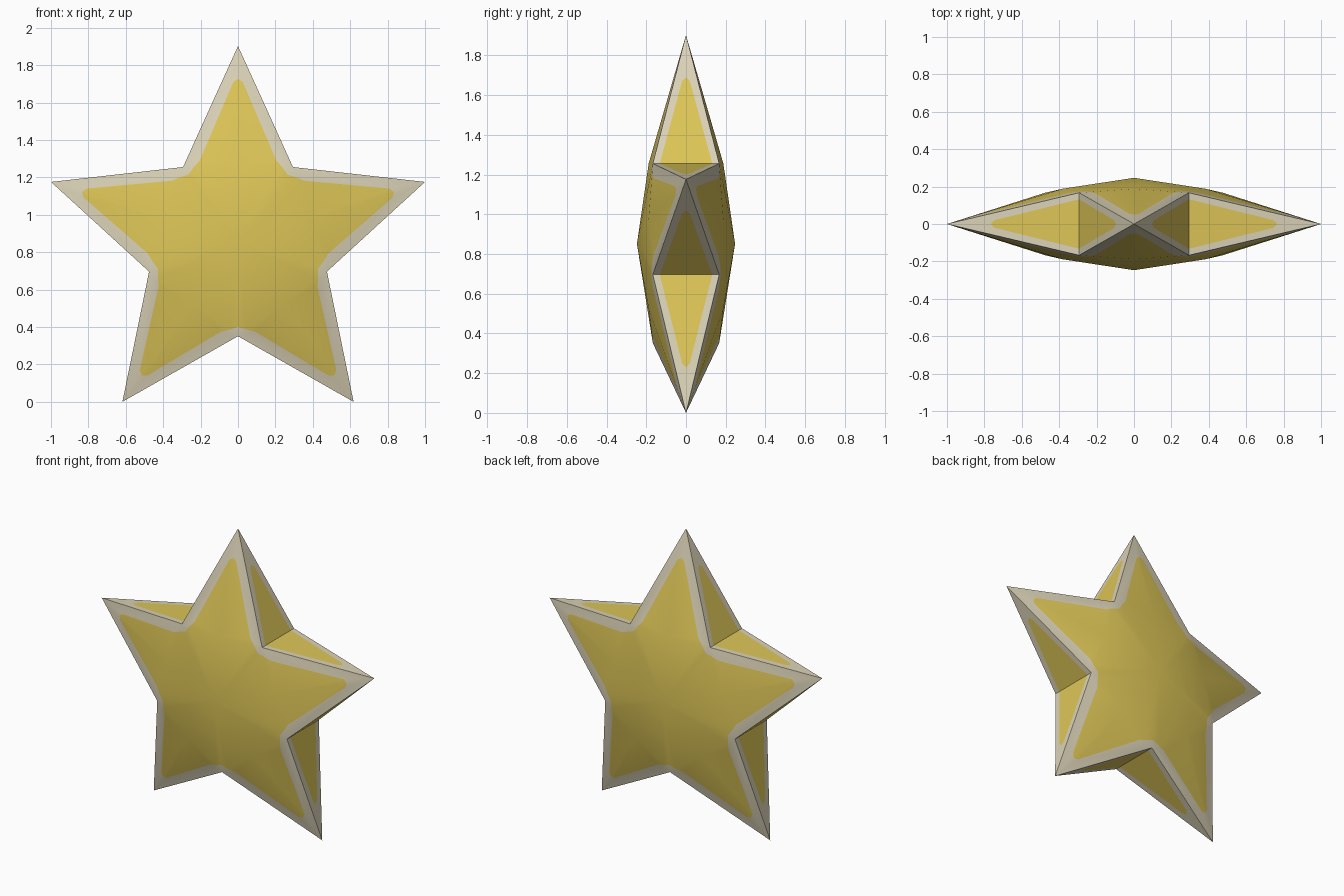
import bpy, bmesh, math

if "Cube" in bpy.data.objects:
    bpy.data.objects.remove(bpy.data.objects["Cube"])

R, RI, CZ = 1.0515, 0.5, 0.851          # tip radius, notch radius, centre height
KU, KV = RI * math.cos(math.pi / 5), RI * math.sin(math.pi / 5)
Y_CENTRE, Y_RIDGE, Y_NOTCH = 0.247, 0.188, 0.167
SLOPE = (Y_RIDGE - Y_NOTCH) / KV


def depth(u, v):
    """Half thickness of the star at u along an arm, v across it."""
    if u > KU:
        return Y_RIDGE * (R - u) / (R - KU) - SLOPE * v
    return Y_CENTRE + (Y_RIDGE - Y_CENTRE) * u / KU - SLOPE * v


def material(name, rgb):
    m = bpy.data.materials.new(name)
    m.diffuse_color = (*rgb, 1)
    m.use_nodes = True
    m.node_tree.nodes["Principled BSDF"].inputs["Base Color"].default_value = m.diffuse_color
    return m


bm = bmesh.new()


def add_face(points, arm, side, front, mat):
    """Place a face given in arm coordinates (u, v, y)."""
    a = arm * math.tau / 5
    verts = []
    for u, v, y in points:
        v *= side
        x = u * math.sin(a) + v * math.cos(a)
        z = u * math.cos(a) - v * math.sin(a)
        verts.append(bm.verts.new((x, -y * front, CZ + z)))
    bm.faces.new(verts).material_index = mat


# half-arm layout on the front surface
flat = dict(C=(0, 0), M=(KU, 0), K=(KU, KV), T=(R, 0),
            A=(0.364, 0.2645), B=(KU, 0.236), D=(0.44, 0.205),
            E=(0.86, 0.025), F=(0.876, 0))
P = {k: (u, v, depth(u, v)) for k, (u, v) in flat.items()}
P["T"] = (R, 0, 0)
front_faces = [("CMBA", 0), ("MFEDB", 0), ("ABK", 1), ("KBD", 1), ("KDET", 1), ("EFT", 1)]


def edge_point(t, y):
    """Point on the side wall, t from notch to tip."""
    return (KU + (R - KU) * t, KV * (1 - t), y)


for arm in range(5):
    for side in (1, -1):
        for front in (1, -1):
            # yellow panel and pale border on front and back
            for names, mat in front_faces:
                add_face([P[n] for n in names], arm, side, front, mat)
            # half of the triangular side wall with its yellow inset
            n0, n1 = edge_point(0, 0), edge_point(0, Y_NOTCH)
            i0, i1 = edge_point(0, 0.132), edge_point(0.64, 0.02)
            i2, tip = edge_point(0.67, 0), edge_point(1, 0)
            add_face([n0, i0, i1, i2], arm, side, front, 0)
            add_face([i0, n1, tip, i1], arm, side, front, 1)
            add_face([i1, tip, i2], arm, side, front, 1)

bmesh.ops.remove_doubles(bm, verts=bm.verts, dist=0.0005)
bmesh.ops.recalc_face_normals(bm, faces=bm.faces)
mesh = bpy.data.meshes.new("star")
bm.to_mesh(mesh)
bm.free()
star = bpy.data.objects.new("star", mesh)
bpy.context.collection.objects.link(star)
mesh.materials.append(material("golden yellow", (0.72, 0.56, 0.095)))
mesh.materials.append(material("pale cream border", (0.70, 0.64, 0.47)))

# soft facets on the faces, crisp rim
bpy.context.view_layer.objects.active = star
star.select_set(True)
bpy.ops.object.shade_smooth_by_angle(angle=math.radians(30))
